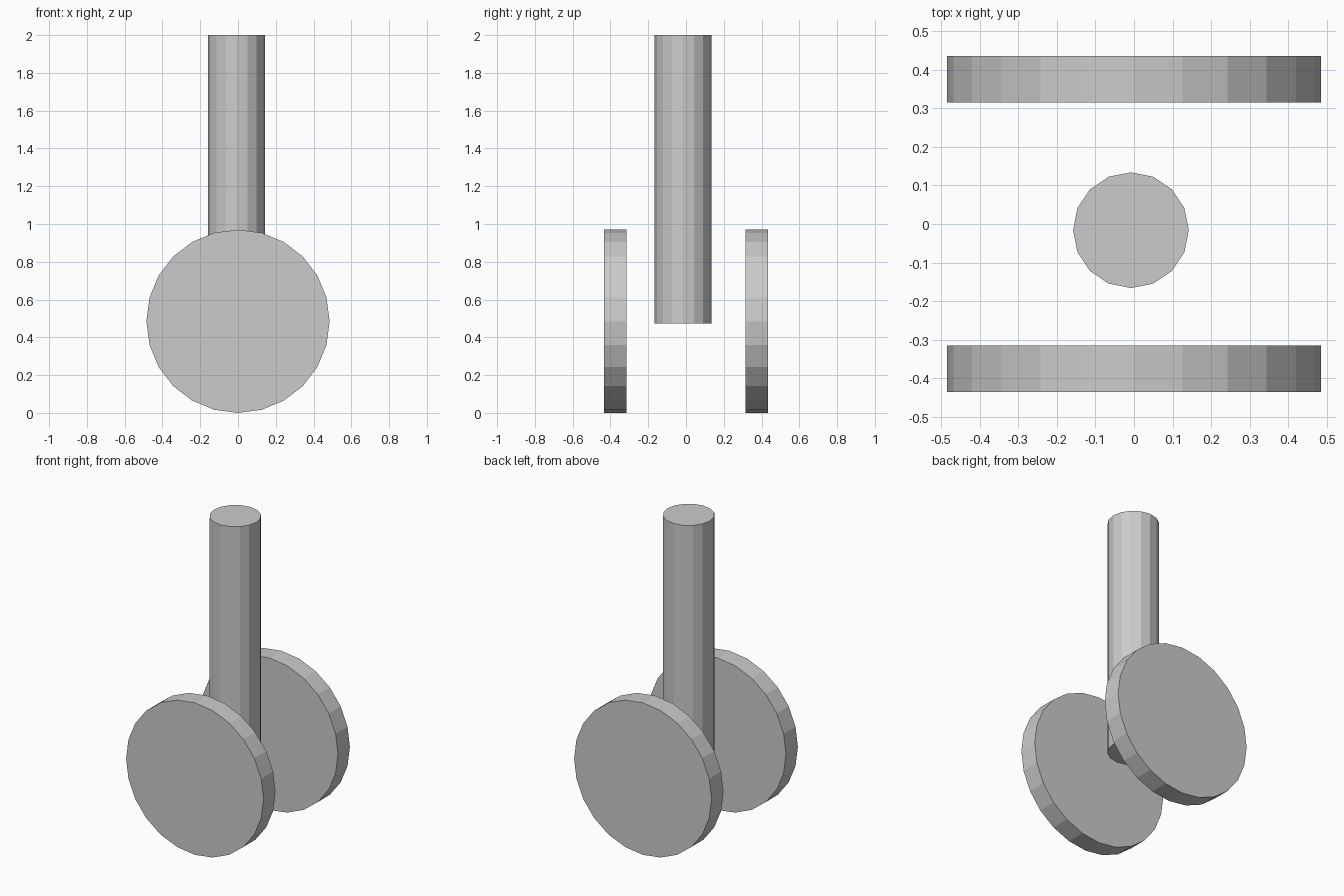
import bpy
from math import pi

if "Cube" in bpy.data.objects:
    bpy.data.objects.remove(bpy.data.objects["Cube"])


def cylinder(name, sides, radius, depth, location, tilt=0.0):
    bpy.ops.mesh.primitive_cylinder_add(
        vertices=sides, radius=radius, depth=depth,
        location=location, rotation=(tilt, 0, 0))
    bpy.context.object.name = name


WHEEL_RADIUS = 0.485
POST_BOTTOM, POST_TOP = 0.474, 2.0

# pair of disc wheels, front and back
for name, side in (("front_wheel", -1), ("back_wheel", 1)):
    cylinder(name, 24, WHEEL_RADIUS, 0.12,
             (0, side * 0.375, WHEEL_RADIUS), pi / 2)

# upright post, slightly off centre between the wheels
cylinder("post", 16, 0.15, POST_TOP - POST_BOTTOM,
         (-0.008, -0.016, (POST_TOP + POST_BOTTOM) / 2))
